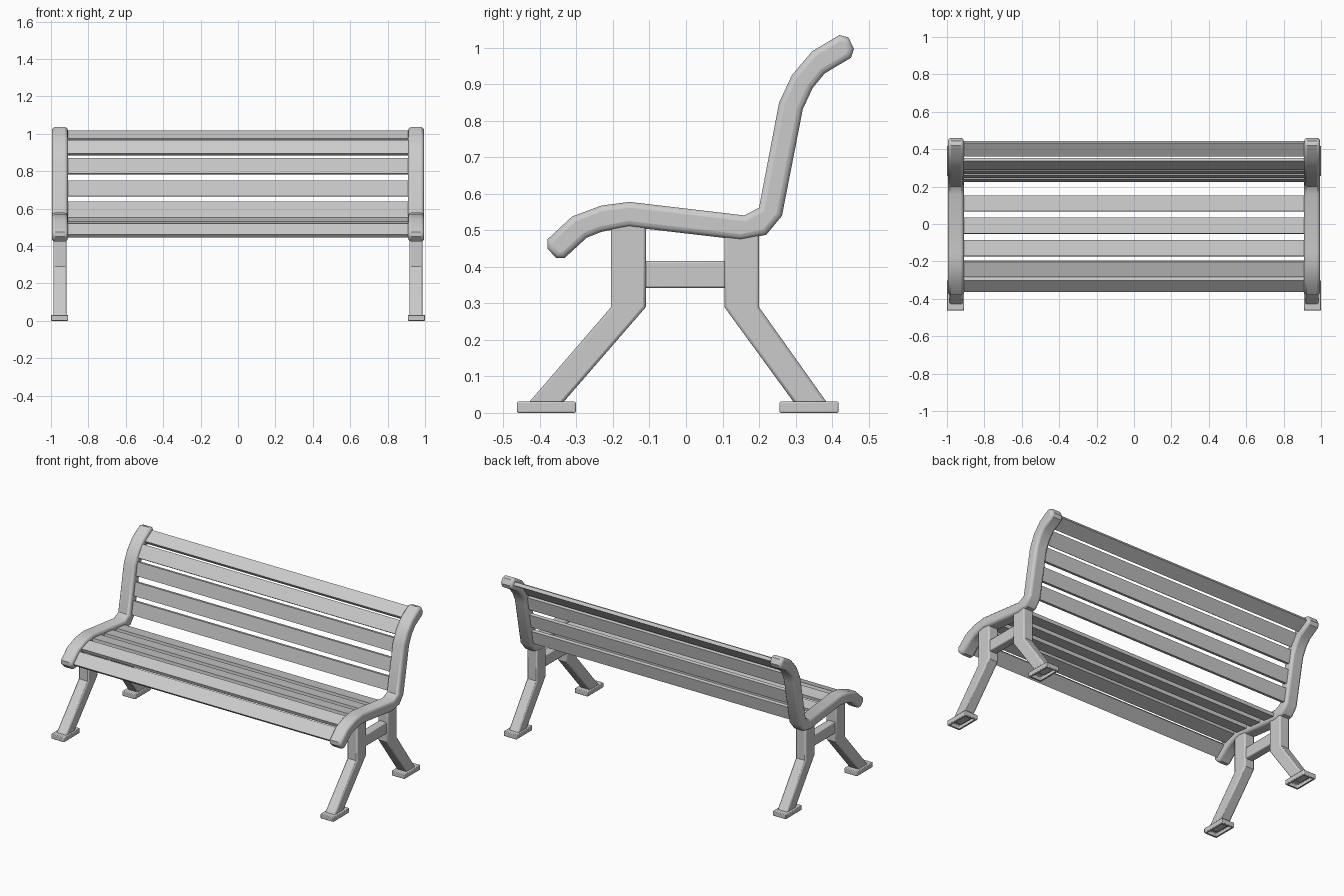
import bpy, bmesh
from math import radians, sin, cos

if "Cube" in bpy.data.objects:
    bpy.data.objects.remove(bpy.data.objects["Cube"])


def finish(name, bm, bevel=0.0, segments=2, mirror=True):
    bmesh.ops.recalc_face_normals(bm, faces=bm.faces)
    mesh = bpy.data.meshes.new(name)
    bm.to_mesh(mesh)
    bm.free()
    ob = bpy.data.objects.new(name, mesh)
    bpy.context.collection.objects.link(ob)
    if bevel:
        b = ob.modifiers.new("Bevel", 'BEVEL')
        b.width, b.segments = bevel, segments
        b.limit_method, b.angle_limit = 'ANGLE', radians(72)
    if mirror:
        ob.modifiers.new("Mirror", 'MIRROR')
    bpy.ops.object.select_all(action='DESELECT')
    ob.select_set(True)
    bpy.context.view_layer.objects.active = ob
    bpy.ops.object.shade_smooth_by_angle(angle=radians(35))
    return ob


def extrude_profile(points, x0, x1):
    """Prism along x from a (y, z) outline."""
    bm = bmesh.new()
    a = [bm.verts.new((x0, y, z)) for y, z in points]
    b = [bm.verts.new((x1, y, z)) for y, z in points]
    bm.faces.new(a)
    bm.faces.new(b)
    for i in range(len(points)):
        j = (i + 1) % len(points)
        bm.faces.new((a[i], a[j], b[j], b[i]))
    return bm


def rect(y0, y1, z0, z1):
    return [(y0, z0), (y1, z0), (y1, z1), (y0, z1)]


# Curved side frame carrying seat and back
frame = [(-0.38, 0.475), (-0.312, 0.538), (-0.232, 0.568), (-0.155, 0.578),
         (0.16, 0.541), (0.20, 0.562), (0.255, 0.85), (0.29, 0.925),
         (0.345, 0.99), (0.42, 1.035), (0.445, 1.029), (0.46, 0.997),
         (0.452, 0.973), (0.38, 0.93), (0.347, 0.89), (0.32, 0.832),
         (0.263, 0.54), (0.22, 0.488), (0.15, 0.474), (-0.157, 0.51),
         (-0.232, 0.496), (-0.272, 0.48), (-0.333, 0.424), (-0.355, 0.424),
         (-0.38, 0.45)]
finish("side_frame", extrude_profile(frame, 0.91, 0.995), 0.016, 3)

# Bent legs
front_leg = [(-0.205, 0.53), (-0.205, 0.29), (-0.438, 0.02),
             (-0.344, 0.02), (-0.11, 0.29), (-0.11, 0.53)]
back_leg = [(0.105, 0.50), (0.105, 0.29), (0.302, 0.02),
            (0.392, 0.02), (0.20, 0.29), (0.20, 0.50)]
finish("front_leg", extrude_profile(front_leg, 0.916, 0.987), 0.008)
finish("back_leg", extrude_profile(back_leg, 0.916, 0.987), 0.008)

# Rail joining the legs
finish("leg_rail", extrude_profile(rect(-0.13, 0.125, 0.342, 0.416), 0.925, 0.978), 0.006)

# Foot plates, hollow underneath
for name, y0, y1 in (("front_foot", -0.463, -0.302), ("back_foot", 0.256, 0.418)):
    bm = extrude_profile(rect(y0, y1, 0, 0.031), 0.908, 1.0)
    bm.normal_update()
    bottom = min(bm.faces, key=lambda f: f.calc_center_median().z)
    bmesh.ops.inset_individual(bm, faces=[bottom], thickness=0.018)
    bmesh.ops.delete(bm, geom=[bottom], context='FACES')
    finish(name, bm, 0.004)

# Slats: centre y, centre z, tilt in degrees
seat = [(-0.325, 0.483, 43), (-0.24, 0.533, 17)]
seat += [(y, 0.543 - 0.117 * (y + 0.155), -6.7) for y in (-0.13, -0.01, 0.11)]
back = [(0.235 + (z - 0.55) * 0.185, z, 79.5) for z in (0.594, 0.707, 0.827)]
back += [(0.321, 0.924, 56), (0.402, 0.986, 31)]
W, T = 0.0425, 0.011
for kind, slats in (("seat_slat", seat), ("back_slat", back)):
    for i, (y, z, deg) in enumerate(slats):
        c, s = cos(radians(deg)), sin(radians(deg))
        pts = [(y + u * c - v * s, z + u * s + v * c)
               for u, v in ((-W, -T), (W, -T), (W, T), (-W, T))]
        finish(f"{kind}_{i + 1}", extrude_profile(pts, -0.925, 0.925), mirror=False)
